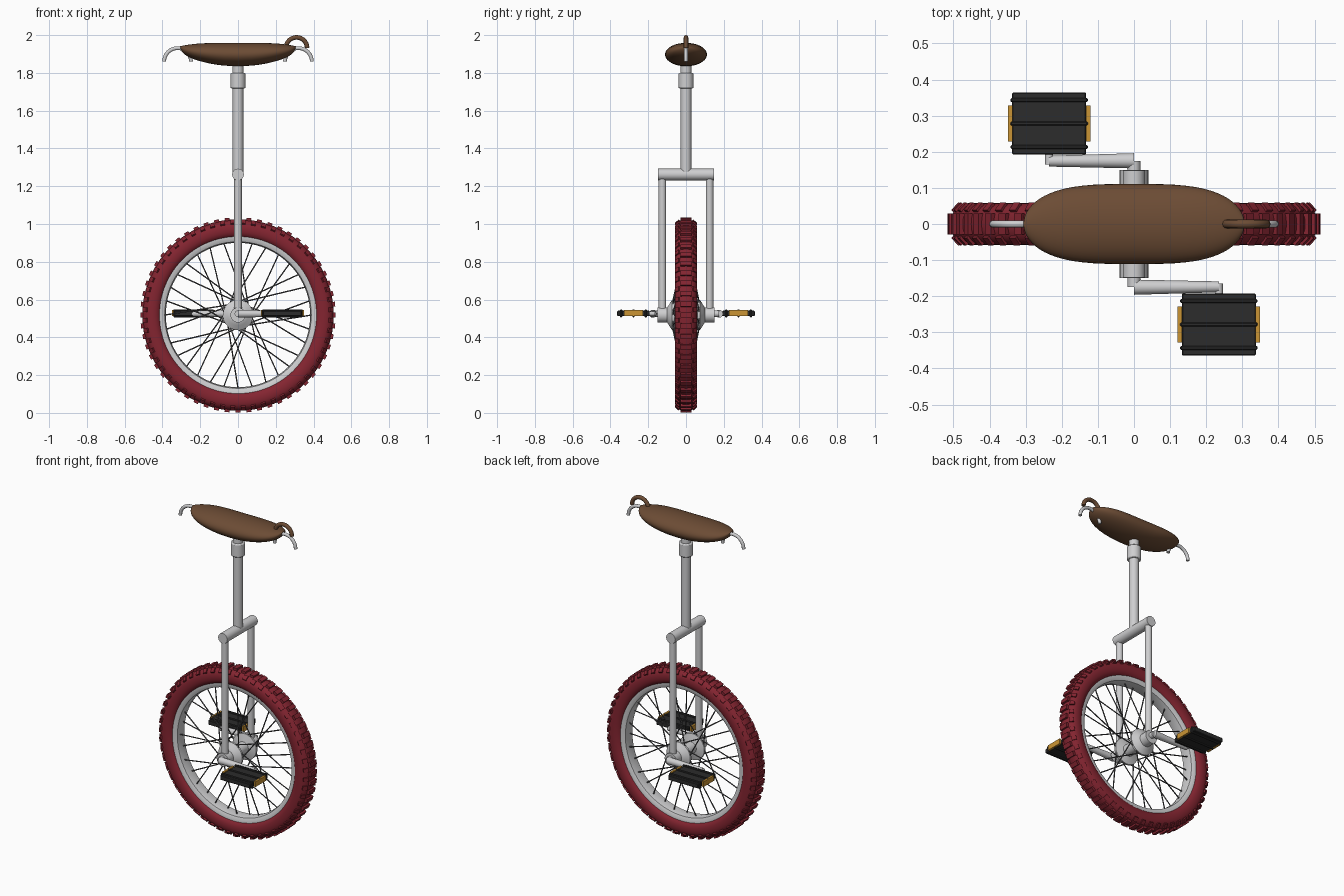
import bpy, bmesh, math
from mathutils import Vector, Matrix

cube = bpy.data.objects.get("Cube")
if cube:
    bpy.data.objects.remove(cube, do_unlink=True)

HUB = Vector((0, 0, 0.518))


def material(name, rgb, rough=0.5):
    m = bpy.data.materials.new(name)
    m.use_nodes = True
    m.diffuse_color = (*rgb, 1)
    bsdf = m.node_tree.nodes["Principled BSDF"]
    bsdf.inputs["Base Color"].default_value = (*rgb, 1)
    bsdf.inputs["Roughness"].default_value = rough
    return m


METAL = material("pale metal", (0.62, 0.62, 0.63))
SPOKE = material("dark steel", (0.09, 0.09, 0.095))
RED = material("red rubber", (0.23, 0.018, 0.03))
BROWN = material("brown leather", (0.15, 0.072, 0.035))
BLACK = material("black plastic", (0.025, 0.025, 0.025))
AMBER = material("amber reflector", (0.6, 0.3, 0.035))


def finish(name, bm, mat, smooth=True):
    bmesh.ops.recalc_face_normals(bm, faces=bm.faces)
    me = bpy.data.meshes.new(name)
    bm.to_mesh(me)
    bm.free()
    me.materials.append(mat)
    ob = bpy.data.objects.new(name, me)
    bpy.context.scene.collection.objects.link(ob)
    if smooth:
        bpy.ops.object.select_all(action='DESELECT')
        ob.select_set(True)
        bpy.context.view_layer.objects.active = ob
        bpy.ops.object.shade_smooth_by_angle(angle=math.radians(40))
    return ob


def add_rod(bm, a, b, r1, r2=None, sides=24):
    a, b = Vector(a), Vector(b)
    turn = (b - a).to_track_quat('Z', 'Y').to_matrix().to_4x4()
    bmesh.ops.create_cone(bm, cap_ends=True, segments=sides, radius1=r1,
                          radius2=r1 if r2 is None else r2, depth=(b - a).length,
                          matrix=Matrix.Translation((a + b) / 2) @ turn)


def rod(name, a, b, r1, r2=None, mat=METAL):
    bm = bmesh.new()
    add_rod(bm, a, b, r1, r2)
    return finish(name, bm, mat)


def add_box(bm, centre, size, turn=Matrix()):
    bmesh.ops.create_cube(bm, size=1, matrix=turn @ Matrix.Translation(centre)
                          @ Matrix.Diagonal((*size, 1)))


def lathe(name, profile, mat, steps=96):
    """Spin a closed (radius, y) profile about the wheel axle."""
    bm = bmesh.new()
    rings = []
    for i in range(steps):
        a = math.tau * i / steps
        rings.append([bm.verts.new(HUB + Vector((r * math.cos(a), y, r * math.sin(a))))
                      for r, y in profile])
    n = len(profile)
    for i in range(steps):
        p, q = rings[i], rings[(i + 1) % steps]
        for j in range(n):
            k = (j + 1) % n
            bm.faces.new((p[j], q[j], q[k], p[k]))
    return finish(name, bm, mat)


def arch(name, cx, cz, radius, thick, mat):
    """Half-round tube standing in the xz plane."""
    cu = bpy.data.curves.new(name, 'CURVE')
    cu.dimensions = '3D'
    cu.bevel_depth = thick
    cu.bevel_resolution = 4
    cu.use_fill_caps = True
    sp = cu.splines.new('POLY')
    count = 17
    sp.points.add(count - 1)
    for i, p in enumerate(sp.points):
        a = math.pi * i / (count - 1)
        p.co = (cx + radius * math.cos(a), 0, cz + radius * math.sin(a), 1)
    sp.use_smooth = True
    cu.materials.append(mat)
    ob = bpy.data.objects.new(name, cu)
    bpy.context.scene.collection.objects.link(ob)


# Tyre: rounded-square section
section = []
for i in range(28):
    a = math.tau * i / 28
    c, s = math.cos(a), math.sin(a)
    section.append((0.455 + 0.052 * math.copysign(abs(c) ** 0.85, c),
                    0.058 * math.copysign(abs(s) ** 0.85, s)))
lathe("tyre", section, RED)

# Tread: centre blocks alternating with pairs of shoulder blocks
bm = bmesh.new()
knobs = 56
for i in range(knobs):
    turn = Matrix.Translation(HUB) @ Matrix.Rotation(math.tau * i / knobs, 4, 'Y')
    add_box(bm, (0, 0, 0.508), (0.026, 0.058, 0.018), turn)
    half = Matrix.Translation(HUB) @ Matrix.Rotation(math.tau * (i + 0.5) / knobs, 4, 'Y')
    for s in (-1, 1):
        tilt = half @ Matrix.Translation((0, s * 0.043, 0.49)) @ Matrix.Rotation(-s * 0.75, 4, 'X')
        add_box(bm, (0, 0, 0), (0.024, 0.028, 0.018), tilt)
finish("tyre_tread", bm, RED, smooth=False)

# Rim and hub
lathe("rim", [(0.418, -0.042), (0.405, -0.042), (0.388, -0.034), (0.382, 0),
              (0.388, 0.034), (0.405, 0.042), (0.418, 0.042)], METAL)
half_hub = [(0.035, 0.05), (0.08, 0.062), (0.08, 0.074), (0.055, 0.09), (0.03, 0.105)]
hub_profile = [(r, -y) for r, y in reversed(half_hub)] + half_hub
lathe("hub", hub_profile + [(0.005, 0.105), (0.005, -0.105)], METAL, 40)

# Spokes: leaning alternately forward and back from each flange
bm = bmesh.new()
spokes = 32
for i in range(spokes):
    side = 1 if i % 2 else -1
    lean = 0.9 if (i // 2) % 2 else -0.9
    a = math.tau * i / spokes
    inner = HUB + Vector((0.07 * math.cos(a + lean), side * 0.072, 0.07 * math.sin(a + lean)))
    outer = HUB + Vector((0.388 * math.cos(a), side * 0.008, 0.388 * math.sin(a)))
    add_rod(bm, inner, outer, 0.0035, sides=6)
finish("spokes", bm, SPOKE)

# Fork, bearings, cranks and pedals, one set per side
for s, side in ((-1, "right"), (1, "left")):
    y = s * 0.125
    rod(f"{side}_fork_leg", (0, y, 0.52), (0, y, 1.26), 0.02)
    rod(f"{side}_bearing", (0, s * 0.1, HUB.z), (0, s * 0.15, HUB.z), 0.04)
    rod(f"{side}_axle_end", (0, s * 0.14, 0.525), (0, s * 0.175, 0.525), 0.018)
    rod(f"{side}_crank", (0, s * 0.175, 0.525), (-s * 0.236, s * 0.174, 0.525), 0.021, 0.015)
    px, py, pz = -s * 0.235, s * 0.278, 0.527
    rod(f"{side}_pedal_axle", (px, s * 0.165, 0.525), (px, s * 0.22, 0.525), 0.011)

    bm = bmesh.new()
    add_box(bm, (px, py, pz), (0.205, 0.172, 0.028))
    for off in (-0.065, 0, 0.065):
        add_box(bm, (px, py + off, pz), (0.214, 0.011, 0.042))
    ped = finish(f"{side}_pedal", bm, BLACK, smooth=False)
    bev = ped.modifiers.new("soft_edges", 'BEVEL')
    bev.width = 0.003

    bm = bmesh.new()
    for e in (-1, 1):
        add_box(bm, (px + e * 0.108, py, pz + 0.002), (0.012, 0.1, 0.032))
    finish(f"{side}_pedal_reflectors", bm, AMBER, smooth=False)

# Fork crown and seat post
rod("fork_crown", (0, -0.148, 1.262), (0, 0.148, 1.262), 0.031)
rod("seat_tube", (0, 0, 1.262), (0, 0, 1.74), 0.028)
collar = rod("seat_clamp", (0, 0, 1.718), (0, 0, 1.8), 0.04)
cb = collar.modifiers.new("soft_edges", 'BEVEL')
cb.width = 0.006
cb.segments = 2
rod("seat_post", (0, 0, 1.78), (0, 0, 1.87), 0.029)

# Saddle: sphere stretched along x, blunt ends, nearly level top
bm = bmesh.new()
bmesh.ops.create_uvsphere(bm, u_segments=40, v_segments=32, radius=1,
                          matrix=Matrix.Rotation(math.pi / 2, 4, 'Y'))
for v in bm.verts:
    X, Y, Z = v.co
    t = math.copysign(min(abs(X), 1) ** 0.62, X)
    width = math.sqrt(max(1 - X * X, 1e-6))
    depth = 0.062 * math.sqrt(max(1 - t * t, 0))
    v.co = (0.306 * t, 0.111 * Y, 1.959 - 0.018 * t ** 4 - depth + depth * Z / width)
finish("saddle", bm, BROWN)

# Bumper hoops at both ends and the lifting handle
arch("rear_bumper", -0.32, 1.86, 0.071, 0.01, METAL)
arch("front_bumper", 0.32, 1.86, 0.071, 0.01, METAL)
arch("saddle_handle", 0.31, 1.932, 0.056, 0.012, BROWN)
